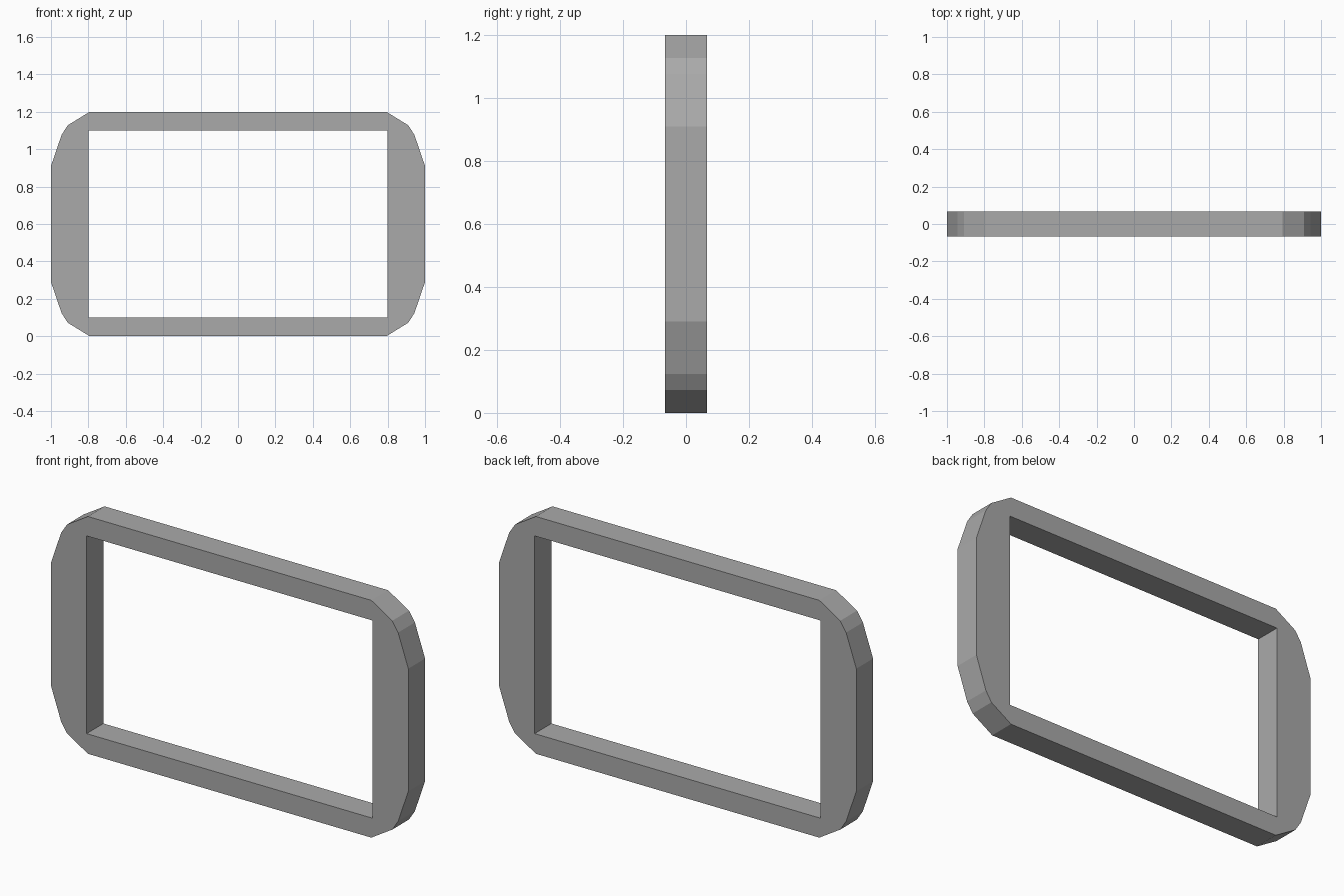
import bpy, bmesh

if "Cube" in bpy.data.objects:
    bpy.data.objects.remove(bpy.data.objects["Cube"])

DEPTH = 0.067
MID_Z = 0.6

# Single flat grey
grey = bpy.data.materials.new("mid grey")
grey.diffuse_color = (0.4, 0.4, 0.4, 1.0)
grey.use_nodes = True
grey.node_tree.nodes["Principled BSDF"].inputs["Base Color"].default_value = grey.diffuse_color


def mirrored_loop(quarter):
    """Mirror an upper-right quarter outline (x, z from centre) into a full loop."""
    right = quarter + [(x, -z) for x, z in reversed(quarter)]
    return right + [(-x, z) for x, z in reversed(right)]


# Outer outline with faceted corners; the opening is a plain rectangle
outer = mirrored_loop([(0.793, 0.6), (0.91, 0.528), (0.943, 0.477), (1.0, 0.31)])
inner = mirrored_loop([(0.8, 0.5)])

# Front face with a hole
bm = bmesh.new()
edges = []
for loop in (outer, inner):
    verts = [bm.verts.new((x, -DEPTH, z + MID_Z)) for x, z in loop]
    edges += [bm.edges.new((verts[i - 1], verts[i])) for i in range(len(verts))]
bmesh.ops.triangle_fill(bm, edges=edges, use_beauty=True, normal=(0, -1, 0))

# Extrude to the back for the frame's thickness
ret = bmesh.ops.extrude_face_region(bm, geom=bm.faces[:], use_keep_orig=True)
moved = [g for g in ret["geom"] if isinstance(g, bmesh.types.BMVert)]
bmesh.ops.translate(bm, verts=moved, vec=(0, 2 * DEPTH, 0))
bmesh.ops.recalc_face_normals(bm, faces=bm.faces[:])

mesh = bpy.data.meshes.new("frame")
bm.to_mesh(mesh)
bm.free()
mesh.materials.append(grey)
frame = bpy.data.objects.new("frame", mesh)
bpy.context.collection.objects.link(frame)
